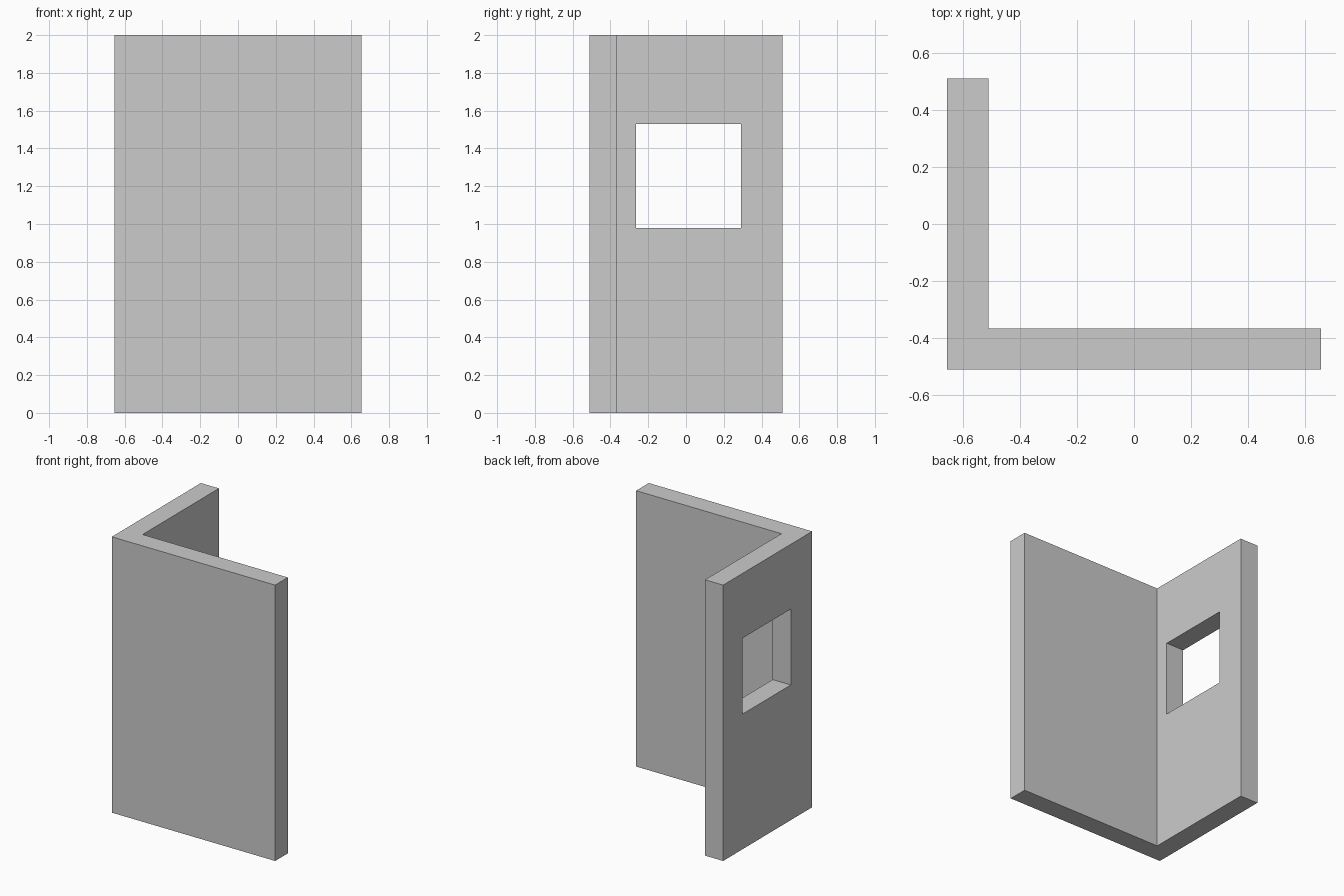
import bpy
import bmesh

cube = bpy.data.objects.get("Cube")
if cube:
    bpy.data.objects.remove(cube, do_unlink=True)

W, D, H, T = 0.655, 0.51, 2.0, 0.145      # half width, half depth, height, wall thickness

grey = bpy.data.materials.new("light grey")
grey.use_nodes = True
colour = (0.6, 0.6, 0.6, 1)
grey.diffuse_color = colour
grey.node_tree.nodes["Principled BSDF"].inputs["Base Color"].default_value = colour


def prism(name, outline, z0, z1):
    """Extrude a plan outline from z0 up to z1."""
    bm = bmesh.new()
    base = bm.faces.new([bm.verts.new((x, y, z0)) for x, y in outline])
    top = bmesh.ops.extrude_face_region(bm, geom=[base])["geom"]
    moved = [v for v in top if isinstance(v, bmesh.types.BMVert)]
    bmesh.ops.translate(bm, verts=moved, vec=(0, 0, z1 - z0))
    bmesh.ops.recalc_face_normals(bm, faces=bm.faces)
    mesh = bpy.data.meshes.new(name)
    bm.to_mesh(mesh)
    bm.free()
    mesh.materials.append(grey)
    obj = bpy.data.objects.new(name, mesh)
    bpy.context.collection.objects.link(obj)
    return obj


# L-shaped corner wall
wall = prism("corner_wall", [(-W, -D), (W, -D), (W, -D + T),
                             (-W + T, -D + T), (-W + T, D), (-W, D)], 0, H)

# Window opening through the side wall
x0, x1, y0, y1 = -W - 0.1, -W + T + 0.1, -0.265, 0.29
cutter = prism("window_cutter", [(x0, y0), (x1, y0), (x1, y1), (x0, y1)], 0.98, 1.53)
cut = wall.modifiers.new("window", "BOOLEAN")
cut.operation = "DIFFERENCE"
cut.solver = "EXACT"
cut.object = cutter

# Apply the cut and drop the cutter
bpy.context.view_layer.objects.active = wall
wall.select_set(True)
bpy.ops.object.modifier_apply(modifier=cut.name)
bpy.data.objects.remove(cutter, do_unlink=True)
